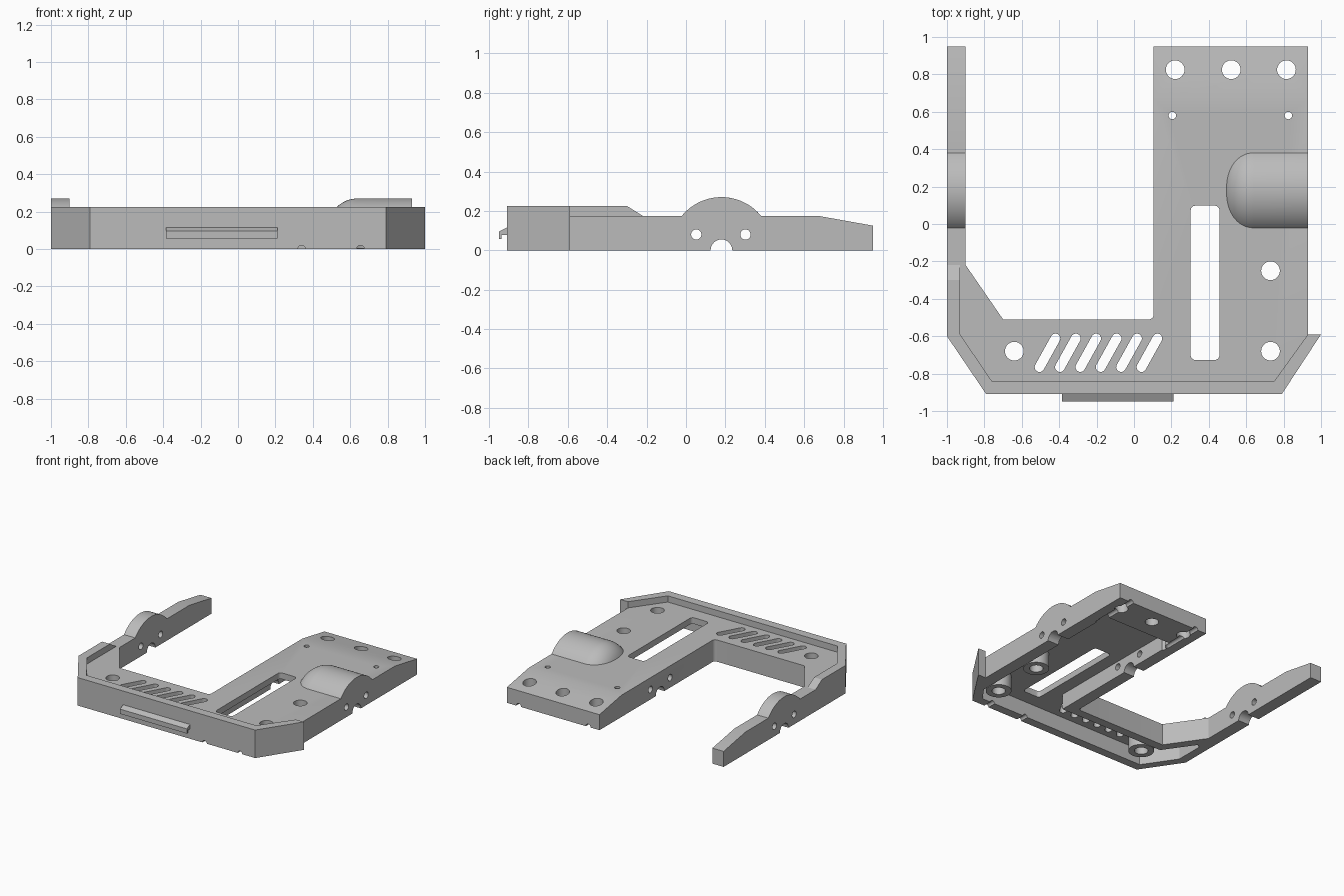
import bpy, bmesh
from math import pi, sin, cos, atan2, asin
from mathutils import Vector

cube = bpy.data.objects.get("Cube")
if cube:
    bpy.data.objects.remove(cube, do_unlink=True)

grey = bpy.data.materials.new("plain grey")
grey.use_nodes = True
grey.diffuse_color = (0.5, 0.5, 0.5, 1)
grey.node_tree.nodes["Principled BSDF"].inputs["Base Color"].default_value = (0.5, 0.5, 0.5, 1)

DECK, RIM, CEILING = 0.175, 0.225, 0.125
WHEEL_Y, WHEEL_Z, WHEEL_R = 0.18, 0.01, 0.26
parts = []


def arc(cx, cy, r, a0, a1, n=12):
    return [(cx + r * cos(a0 + (a1 - a0) * i / n), cy + r * sin(a0 + (a1 - a0) * i / n))
            for i in range(n + 1)]


def circle(cx, cy, r, n=32):
    return arc(cx, cy, r, 0, 2 * pi, n)[:-1]


def capsule(x0, y0, x1, y1, r):
    a = atan2(y1 - y0, x1 - x0)
    return arc(x1, y1, r, a - pi / 2, a + pi / 2) + arc(x0, y0, r, a + pi / 2, a + 1.5 * pi)


def rounded_rect(x0, y0, x1, y1, r):
    corners = [(x1 - r, y1 - r), (x0 + r, y1 - r), (x0 + r, y0 + r), (x1 - r, y0 + r)]
    return [p for i, (x, y) in enumerate(corners)
            for p in arc(x, y, r, i * pi / 2, (i + 1) * pi / 2, 5)]


def finish(name, bm):
    bmesh.ops.recalc_face_normals(bm, faces=bm.faces)
    me = bpy.data.meshes.new(name)
    bm.to_mesh(me)
    bm.free()
    me.materials.append(grey)
    ob = bpy.data.objects.new(name, me)
    bpy.context.collection.objects.link(ob)
    return ob


def prism(name, loops, axis, lo, hi):
    """Extrude closed 2D loops along one axis."""
    place = {"x": lambda u, v, w: (w, u, v),
             "y": lambda u, v, w: (u, w, v),
             "z": lambda u, v, w: (u, v, w)}[axis]
    bm = bmesh.new()
    for pts in loops:
        low = [bm.verts.new(place(u, v, lo)) for u, v in pts]
        high = [bm.verts.new(place(u, v, hi)) for u, v in pts]
        bm.faces.new(low)
        bm.faces.new(high)
        for i in range(len(pts)):
            j = (i + 1) % len(pts)
            bm.faces.new((low[i], low[j], high[j], high[i]))
    return finish(name, bm)


def cut(ob, *cutters):
    for c in cutters:
        mod = ob.modifiers.new("cut", "BOOLEAN")
        mod.operation, mod.solver, mod.object = "DIFFERENCE", "EXACT", c
    bpy.context.view_layer.update()
    me = bpy.data.meshes.new_from_object(ob.evaluated_get(bpy.context.evaluated_depsgraph_get()))
    ob.modifiers.clear()
    ob.data = me


# Cutters: hollow underside, sloped rear, vertical holes, axle holes, wire channels
pocket = prism("pocket_cutter", [[
    (0.83, 0.67), (0.20, 0.67), (0.20, -0.58), (-0.737, -0.58), (-0.90, -0.345),
    (-0.93, -0.36), (-0.93, -0.59), (-0.76, -0.84), (0.75, -0.84), (0.83, -0.73)]],
    "z", -0.1, CEILING)
slope = prism("slope_cutter", [[(0.39, 0.225), (1.23, 0.075), (1.23, 0.4), (0.39, 0.4)]],
              "x", 0, 1.2)
bosses = [(0.73, -0.25), (0.73, -0.68), (-0.64, -0.68)]
big_holes = bosses + [(x, 0.825) for x in (0.22, 0.52, 0.815)]
vertical = prism("hole_cutter",
                 [circle(x, y, 0.05) for x, y in big_holes]
                 + [circle(x, 0.58, 0.02, 20) for x in (0.205, 0.825)]
                 + [capsule(-0.505 + 0.109 * i, -0.765, -0.42 + 0.109 * i, -0.612, 0.026)
                    for i in range(6)]
                 + [rounded_rect(0.303, -0.727, 0.457, 0.098, 0.025)],
                 "z", -0.2, 0.5)
axles = prism("axle_cutter", [circle(WHEEL_Y, 0, 0.055), circle(0.052, 0.08, 0.026),
                              circle(0.302, 0.08, 0.026)], "x", -1.2, 1.2)
rear_channels = prism("rear_channel_cutter", [circle(x, 0, 0.022, 20) for x in (0.205, 0.825)],
                      "y", 0.6, 1.2)
front_channels = prism("front_channel_cutter", [circle(x, 0, 0.02, 20) for x in (0.34, 0.655)],
                       "y", -1.2, -0.8)

# Main deck: front bar plus rear block
deck = prism("deck", [
    [(-0.79, -0.91), (0.79, -0.91), (1, -0.59), (0.93, -0.59), (0.93, 0.95), (0.105, 0.95)]
    + arc(0.08, -0.485, 0.025, 0, -pi / 2, 5)
    + [(-0.70, -0.51), (-0.90, -0.22), (-1, -0.22), (-1, -0.60)]], "z", 0, DECK)
cut(deck, pocket, slope, vertical, axles, rear_channels, front_channels)
parts.append(deck)

# Side arm with a humped wheel cover
a = asin((DECK - WHEEL_Z) / WHEEL_R)
arm = prism("side_arm", [
    [(-0.22, 0), (0.95, 0), (0.95, 0.125), (0.67, DECK)]
    + arc(WHEEL_Y, WHEEL_Z, WHEEL_R, a, pi - a, 32) + [(-0.22, DECK)]], "x", -1, -0.90)
cut(arm, axles)
parts.append(arm)

# Raised rim around the front, ending in a ramp on the arm side
parts.append(prism("rim", [[
    (-1, -0.30), (-1, -0.60), (-0.79, -0.91), (0.79, -0.91), (1, -0.59),
    (0.93, -0.59), (0.75, -0.84), (-0.76, -0.84), (-0.93, -0.59), (-0.93, -0.30)]],
    "z", DECK, RIM))
parts.append(prism("rim_ramp", [[(-0.30, DECK), (-0.22, DECK), (-0.30, RIM)]], "x", -1, -0.93))

# Hollow bosses below the deck
for i, (x, y) in enumerate(bosses):
    boss = prism(f"boss_{i + 1}", [circle(x, y, 0.095)], "z", 0.002, CEILING + 0.01)
    cut(boss, vertical)
    parts.append(boss)

# Hooked lip on the front face
parts.append(prism("front_lip", [[
    (-0.91, 0.115), (-0.95, 0.095), (-0.95, 0.057), (-0.937, 0.057),
    (-0.937, 0.078), (-0.91, 0.078)]], "x", -0.385, 0.21))

# Rounded wheel cover on the rear block
bm = bmesh.new()
profile = [(0.93, 0), (0.93, WHEEL_R)] + arc(0.64, 0.10, 0.16, pi / 2, pi, 16) + [(0.48, 0)]
verts = [bm.verts.new((x, WHEEL_Y, WHEEL_Z + r)) for x, r in profile]
edges = [bm.edges.new(pair) for pair in zip(verts, verts[1:])]
bmesh.ops.spin(bm, geom=verts + edges, cent=(0, WHEEL_Y, WHEEL_Z), axis=(1, 0, 0),
               angle=2 * pi, steps=96)
bmesh.ops.remove_doubles(bm, verts=bm.verts, dist=0.0001)
bmesh.ops.recalc_face_normals(bm, faces=bm.faces)
bmesh.ops.bisect_plane(bm, geom=bm.verts[:] + bm.edges[:] + bm.faces[:],
                       plane_co=Vector((0, 0, DECK)), plane_no=Vector((0, 0, 1)),
                       clear_inner=True)
rim_edges = [e for e in bm.edges if e.is_boundary]
bmesh.ops.holes_fill(bm, edges=rim_edges, sides=0)
parts.append(finish("wheel_cover", bm))

# Remove the cutters and smooth the round surfaces
for c in (pocket, slope, vertical, axles, rear_channels, front_channels):
    bpy.data.objects.remove(c, do_unlink=True)
bpy.ops.object.select_all(action="DESELECT")
for ob in parts:
    ob.select_set(True)
bpy.context.view_layer.objects.active = deck
bpy.ops.object.shade_smooth_by_angle(angle=0.5)
